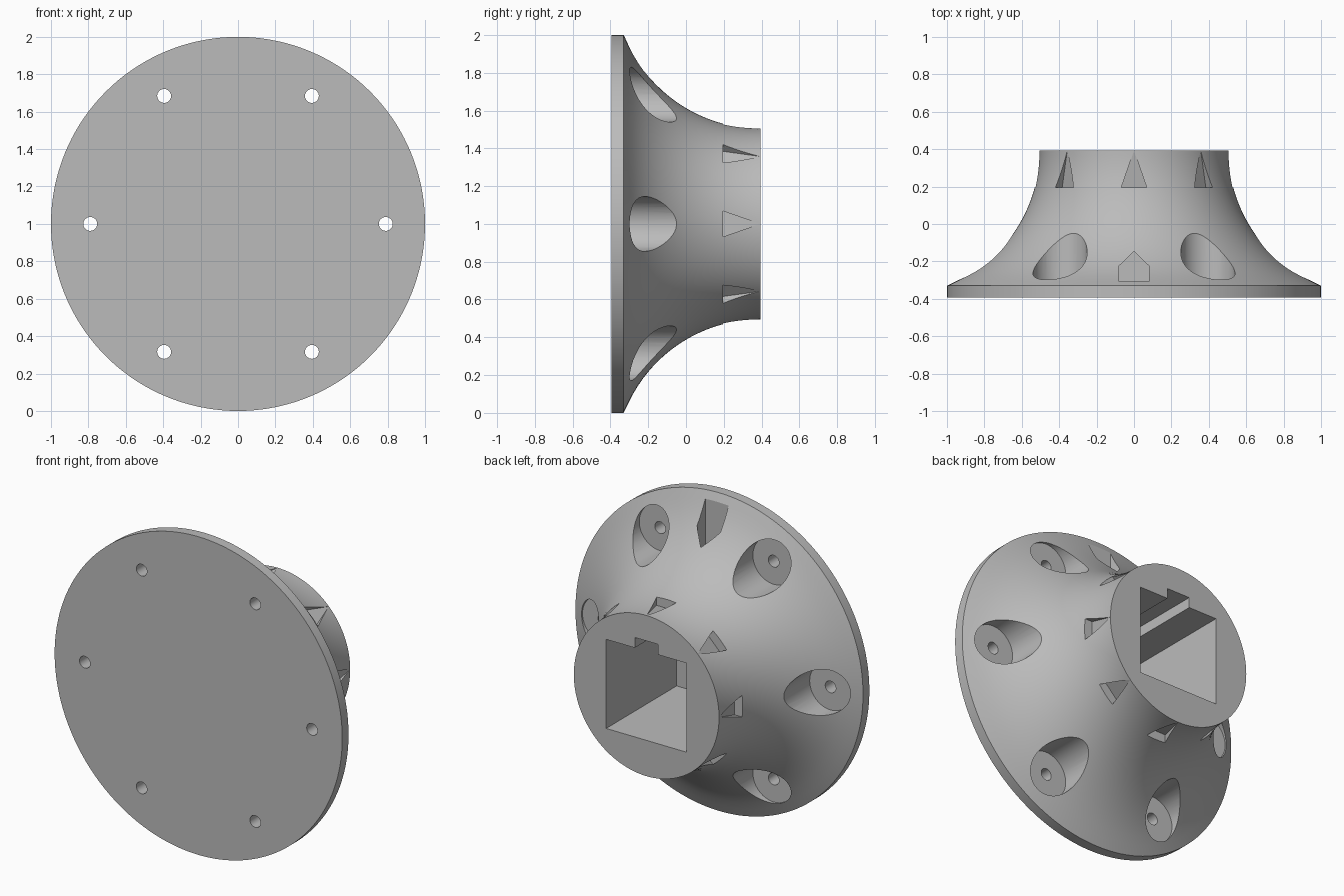
import bpy, bmesh
from math import radians, sqrt, cos, sin, tau
from mathutils import Matrix, Vector

cube = bpy.data.objects.get("Cube")
if cube:
    bpy.data.objects.remove(cube, do_unlink=True)

CENTRE = Vector((0, 0, 1))
FRONT, FLANGE, POCKET, BACK = -0.393, -0.33, -0.307, 0.393
NECK, ARC = 0.505, 0.771          # neck radius and radius of the flared curve

grey = bpy.data.materials.new("plain grey")
grey.use_nodes = True
colour = (0.5, 0.5, 0.5, 1)
grey.diffuse_color = colour
grey.node_tree.nodes["Principled BSDF"].inputs["Base Color"].default_value = colour


def to_object(bm, name):
    bmesh.ops.recalc_face_normals(bm, faces=bm.faces)
    mesh = bpy.data.meshes.new(name)
    bm.to_mesh(mesh)
    bm.free()
    mesh.materials.append(grey)
    obj = bpy.data.objects.new(name, mesh)
    bpy.context.collection.objects.link(obj)
    return obj


def prism(bm, outline, shift):
    """Closed solid swept from a flat outline along a vector."""
    face = bm.faces.new([bm.verts.new(p) for p in outline])
    top = bmesh.ops.extrude_face_region(bm, geom=[face], use_keep_orig=True)["geom"]
    verts = [v for v in top if isinstance(v, bmesh.types.BMVert)]
    bmesh.ops.translate(bm, verts=verts, vec=shift)
    return verts


def ring_of_cylinders(name, radius, start, end):
    """Six cylinders along y on the bolt circle."""
    bm = bmesh.new()
    for i in range(6):
        a = i * tau / 6
        mid = CENTRE + Vector((0.79 * cos(a), 0, 0.79 * sin(a)))
        loop = [mid + Vector((radius * cos(t * tau / 48), start, radius * sin(t * tau / 48)))
                for t in range(48)]
        prism(bm, loop, (0, end - start, 0))
    return to_object(bm, name)


# Flared body: flange rim and concave arc spun round the y axis
def flare(y):
    return NECK + ARC - sqrt(ARC ** 2 - (BACK - y) ** 2)


profile = [(FRONT, 1.0), (FLANGE, 1.0)]
steps = 28
for i in range(1, steps + 1):
    y = FLANGE + (BACK - FLANGE) * i / steps
    profile.append((y, flare(y)))
bm = bmesh.new()
chain = [bm.verts.new((r, y, 1)) for y, r in profile]
edges = [bm.edges.new(pair) for pair in zip(chain, chain[1:])]
bmesh.ops.spin(bm, geom=chain + edges, cent=CENTRE, axis=(0, 1, 0),
               angle=tau, steps=144, use_merge=True)
bmesh.ops.remove_doubles(bm, verts=bm.verts, dist=1e-5)
bmesh.ops.holes_fill(bm, edges=[e for e in bm.edges if e.is_boundary], sides=0)
body = to_object(bm, "flared_hub")

# Bolt holes and their screw head pockets
cutters = [ring_of_cylinders("head_pockets", 0.145, POCKET, 0.6),
           ring_of_cylinders("bolt_holes", 0.037, -0.6, 0)]

# Square socket with a key groove along its top
s, k, top = 0.28, 0.081, 0.345
bm = bmesh.new()
outline = [(-s, -s), (s, -s), (s, s), (k, s), (k, top), (-k, top), (-k, s), (-s, s)]
prism(bm, [CENTRE + Vector((x, POCKET, z)) for x, z in outline], (0, 1, 0))
cutters.append(to_object(bm, "socket"))

# Gabled slot from the socket out through the top
bm = bmesh.new()
gable = [(-k, POCKET), (k, POCKET), (k, -0.225), (0, -0.147), (-k, -0.225)]
prism(bm, [(x, y, 1.2) for x, y in gable], (0, 0, 0.9))
cutters.append(to_object(bm, "top_slot"))

# Eight tapered notches round the neck, pointing to the back
bm = bmesh.new()
for i in range(8):
    turn = Matrix.Translation(CENTRE) @ Matrix.Rotation(i * tau / 8, 4, 'Y')
    floor = [(-0.068, 0.195, 0.475), (0.068, 0.195, 0.475), (0, BACK - 0.002, NECK)]
    verts = prism(bm, [turn @ Vector(p) for p in floor],
                  turn.to_3x3() @ Vector((0, 0, 0.15)))
cutters.append(to_object(bm, "neck_notches"))

# Cut everything out of the body
bpy.context.view_layer.objects.active = body
body.select_set(True)
for cutter in cutters:
    cutter.hide_render = True
    cut = body.modifiers.new(cutter.name, 'BOOLEAN')
    cut.operation, cut.solver, cut.object = 'DIFFERENCE', 'EXACT', cutter
    bpy.ops.object.modifier_apply(modifier=cut.name)
    bpy.data.objects.remove(cutter, do_unlink=True)
bpy.ops.object.shade_smooth_by_angle(angle=radians(25))
